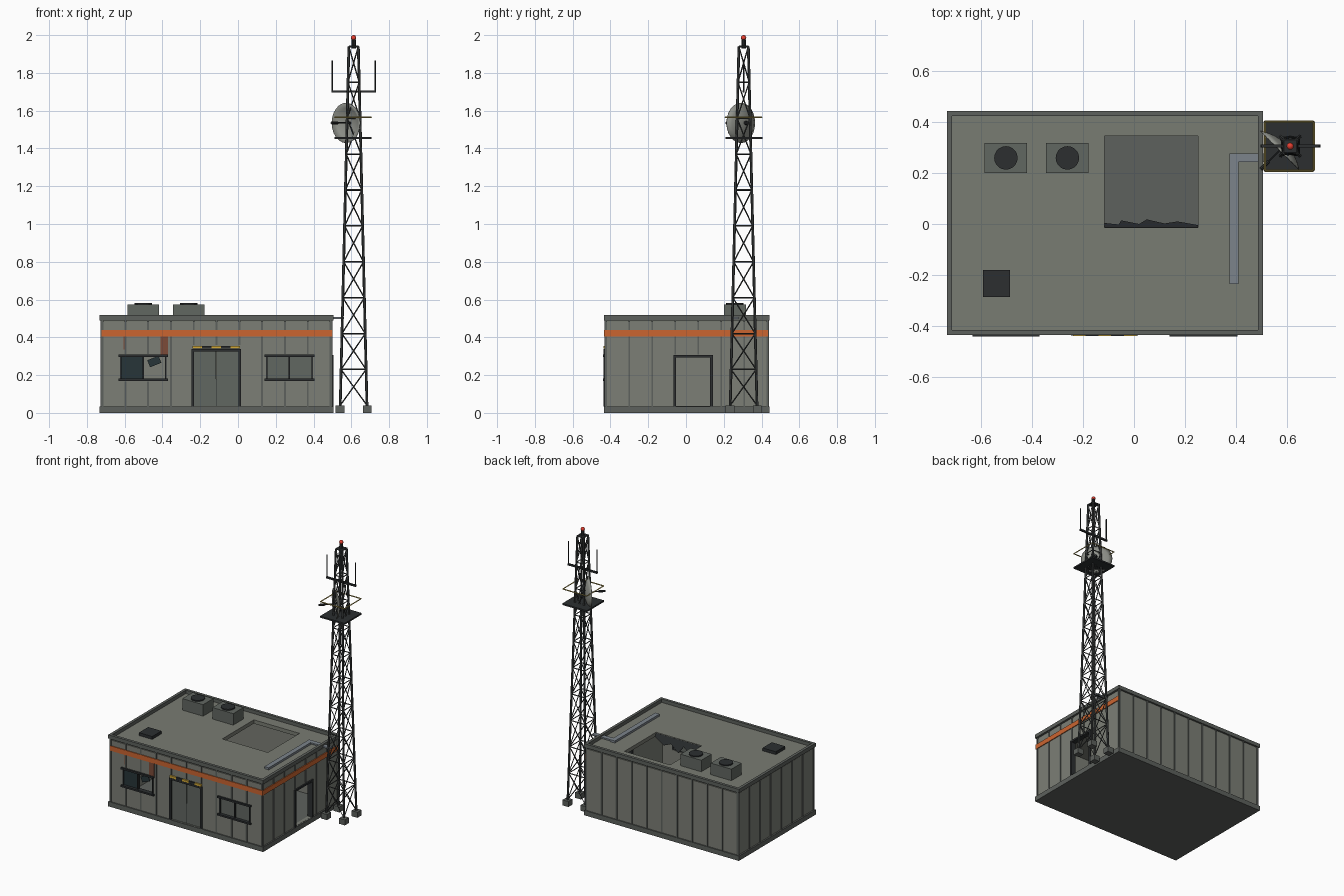
import bpy, bmesh, math
from mathutils import Vector

if "Cube" in bpy.data.objects:
    bpy.data.objects.remove(bpy.data.objects["Cube"])

MATS = {}
COLORS = {
    "wall": (0.20, 0.21, 0.18), "roof": (0.19, 0.20, 0.17), "trim": (0.11, 0.12, 0.11),
    "mid": (0.12, 0.135, 0.12), "dark": (0.025, 0.028, 0.03), "steel": (0.05, 0.055, 0.055),
    "glass": (0.02, 0.035, 0.04), "orange": (0.60, 0.13, 0.03), "rust": (0.20, 0.07, 0.04),
    "yellow": (0.65, 0.40, 0.04), "dish": (0.28, 0.29, 0.26), "red": (0.80, 0.05, 0.03),
    "tray": (0.20, 0.23, 0.26), "rail": (0.40, 0.31, 0.08),
}


def paint(ob, key):
    if key not in MATS:
        MATS[key] = bpy.data.materials.new(key)
        MATS[key].diffuse_color = (*COLORS[key], 1)
    ob.data.materials.append(MATS[key])
    return ob


def from_bm(name, bm, key):
    bmesh.ops.recalc_face_normals(bm, faces=bm.faces)
    me = bpy.data.meshes.new(name)
    bm.to_mesh(me)
    bm.free()
    ob = bpy.data.objects.new(name, me)
    bpy.context.collection.objects.link(ob)
    return paint(ob, key)


def add_box(bm, x0, x1, y0, y1, z0, z1):
    vs = bmesh.ops.create_cube(bm, size=1)["verts"]
    for v in vs:
        v.co = Vector(((x0 + x1) / 2 + v.co.x * (x1 - x0),
                       (y0 + y1) / 2 + v.co.y * (y1 - y0),
                       (z0 + z1) / 2 + v.co.z * (z1 - z0)))


def boxes(name, key, *dims):
    bm = bmesh.new()
    for d in dims:
        add_box(bm, *d)
    return from_bm(name, bm, key)


def add_rod(bm, a, b, r, n=4):
    a, b = Vector(a), Vector(b)
    d = b - a
    vs = bmesh.ops.create_cone(bm, cap_ends=True, segments=n, radius1=r, radius2=r, depth=d.length)["verts"]
    q = d.to_track_quat('Z', 'Y')
    for v in vs:
        v.co = q @ v.co + (a + b) / 2


def cut(ob, *dims):
    for d in dims:
        cutter = boxes("cutter", "wall", d)
        cutter.hide_render = True
        m = ob.modifiers.new("cut", 'BOOLEAN')
        m.operation, m.solver, m.object = 'DIFFERENCE', 'EXACT', cutter
        bpy.context.view_layer.objects.active = ob
        bpy.ops.object.modifier_apply(modifier=m.name)
        bpy.data.objects.remove(cutter)


# Building shell
X0, X1, Y0, Y1 = -0.722, 0.495, -0.427, 0.435
boxes("plinth", "trim", (-0.733, 0.505, -0.435, 0.443, 0, 0.035))
walls = boxes("walls", "wall", (X0, X1, Y0, Y1, 0.03, 0.48))
cut(walls, (X0 + .025, X1 - .025, Y0 + .025, Y1 - .025, 0, 0.6),
    (-0.62, -0.38, -0.5, -0.38, 0.18, 0.30), (0.15, 0.395, -0.5, -0.38, 0.18, 0.30),
    (-0.235, 0.005, -0.5, -0.38, 0.036, 0.33), (0.44, 0.55, -0.055, 0.13, 0.036, 0.295))
roof = boxes("roof_deck", "roof", (X0 + .005, X1 - .005, Y0 + .005, Y1 - .005, 0.465, 0.492))
cut(roof, (-0.115, 0.25, -0.016, 0.345, 0.4, 0.6))
parapet = boxes("parapet", "trim", (-0.733, 0.505, -0.435, 0.443, 0.49, 0.517))
cut(parapet, (-0.713, 0.485, -0.415, 0.423, 0.4, 0.6))

# Torn roof sheet hanging at the front edge of the hole
bm = bmesh.new()
edge = [(-.115, .045), (-.06, .03), (-.05, .07), (.02, .035), (.05, .08), (.12, .04), (.17, .06), (.25, .025)]
top = [bm.verts.new((x, -0.014, 0.488)) for x, _ in edge]
low = [bm.verts.new((x, -0.014 + h * 0.4, 0.488 - h)) for x, h in edge]
for i in range(len(edge) - 1):
    bm.faces.new((top[i], top[i + 1], low[i + 1], low[i]))
sheet = from_bm("torn_roof_sheet", bm, "dark")
sheet.modifiers.new("thick", 'SOLIDIFY').thickness = 0.005

# Wall ribs, broken where an opening sits
bm = bmesh.new()
W, P = 0.005, 0.005
openings = {"front": [(-.64, -.365, .165, .312), (.135, .41, .165, .312), (-.25, .02, 0, .36)],
            "right": [(-.07, .145, 0, .31)], "back": [], "left": []}


def spans(side, c):
    for a, b, z0, z1 in openings[side]:
        if a < c < b:
            return [s for s in ((0.035, z0), (z1, 0.49)) if s[1] > s[0]]
    return [(0.035, 0.49)]


for k in range(11):
    x = X0 + W + (X1 - X0 - 2 * W) * k / 10
    for side, y in (("front", Y0), ("back", Y1)):
        for z0, z1 in spans(side, x):
            add_box(bm, x - W, x + W, y - P, y + P, z0, z1)
for k in range(8):
    y = Y0 + W + (Y1 - Y0 - 2 * W) * k / 7
    for side, x in (("left", X0), ("right", X1)):
        for z0, z1 in spans(side, y):
            add_box(bm, x - P, x + P, y - W, y + W, z0, z1)
from_bm("wall_ribs", bm, "trim")

# Orange stripe and rust stains
boxes("orange_stripe", "orange", (X0, X1 + .006, Y0 - .006, Y0 + .002, .405, .44),
      (X1 - .002, X1 + .006, Y0, Y1, .405, .44))
boxes("rust_stains", "rust", (-.41, -.37, Y0 - .002, Y0, .30, .405), (-.607, -.592, Y0 - .002, Y0, .335, .405))

# Front door, side door frame, hazard bar
boxes("front_door", "mid", (-.235, -.116, -.42, -.408, .036, .33), (-.114, .005, -.42, -.408, .036, .33))
boxes("front_door_seam", "dark", (-.117, -.113, -.422, -.41, .036, .18))
boxes("front_door_frame", "dark", (-.246, -.232, -.436, -.40, .035, .338),
      (.002, .016, -.436, -.40, .035, .338), (-.246, .016, -.436, -.40, .325, .338))
boxes("side_door_frame", "dark", (.468, .505, -.067, -.053, .035, .306),
      (.468, .505, .128, .142, .035, .306), (.468, .505, -.067, .142, .293, .306))
for i in range(5):
    x = -0.24 + i * 0.05
    boxes("hazard_bar", "yellow" if i % 2 == 0 else "dark", (x, x + .05, -.438, Y0, .34, .355))

# Windows with sills and mullions
for name, a, b in (("left_window", -.632, -.37), ("right_window", .14, .405)):
    m = (a + b) / 2
    boxes(name + "_frame", "dark", (a, b, -.44, -.405, .17, .182), (a, b, -.44, -.405, .297, .309),
          (m - .004, m + .004, -.43, -.41, .18, .30), (a + .008, a + .016, -.43, -.405, .18, .30),
          (b - .016, b - .008, -.43, -.405, .18, .30))
boxes("left_window_glass", "glass", (-.62, -.50, -.42, -.415, .18, .30))
boxes("right_window_panel", "mid", (.15, .395, -.417, -.41, .18, .30))
shard = boxes("broken_pane", "glass", (-.032, .032, -.003, .003, -.02, .02))
shard.location = (-.443, -.425, .272)
shard.rotation_euler = (0, math.radians(-22), 0)

# Rooftop units, hatch and cable tray
for x in (-.502, -.261):
    boxes("cooling_unit", "mid", (x - .083, x + .083, .20, .317, .49, .575))
    bm = bmesh.new()
    add_rod(bm, (x, .259, .57), (x, .259, .583), .046, 20)
    from_bm("cooling_fan", bm, "dark")
boxes("roof_hatch", "dark", (-.592, -.486, -.286, -.18, .49, .513))
boxes("cable_tray", "tray", (.375, .41, -.235, .277, .49, .507), (.375, .56, .243, .277, .497, .507))

# Lattice tower
CX, CY, ZB, ZT = 0.612, 0.305, 0.03, 1.94
CORN = [(-1, -1), (1, -1), (1, 1), (-1, 1)]


def corner(i, z):
    h = 0.071 - 0.046 * (z - ZB) / (ZT - ZB)
    sx, sy = CORN[i % 4]
    return (CX + sx * h, CY + sy * h, z)


bm = bmesh.new()
levels = [0.04 + 0.19 * k for k in range(11)]
for i in range(4):
    add_rod(bm, corner(i, ZB), corner(i, ZT), .0075, 6)
    for k, z in enumerate(levels):
        if k:
            add_rod(bm, corner(i, z), corner(i + 1, z), .004)
        if k < 10:
            add_rod(bm, corner(i, z), corner(i + 1, levels[k + 1]), .0035)
            add_rod(bm, corner(i + 1, z), corner(i, levels[k + 1]), .0035)
from_bm("lattice_tower", bm, "steel")
feet = [corner(i, 0) for i in range(4)]
boxes("tower_feet", "trim", *[(x - .023, x + .023, y - .023, y + .023, 0, .04) for x, y, _ in feet])

# Platform and railing
boxes("platform", "dark", (.51, .706, .208, .404, 1.45, 1.461))
bm = bmesh.new()
ring = [(CX - .004 + sx * .096, CY + sy * .096, 1.565) for sx, sy in CORN]
for i in range(4):
    add_rod(bm, ring[i], ring[(i + 1) % 4], .0045)
from_bm("platform_railing", bm, "rail")

# Dish facing front left, with feed and mount
axis = Vector((-1, -1, 0)).normalized()
rim = Vector((.57, .288, 1.535))
bm = bmesh.new()
prof = [bm.verts.new((.105 * t, 0, .032 * (t * t - 1))) for t in (0, .25, .5, .75, 1)]
edges = [bm.edges.new(p) for p in zip(prof, prof[1:])]
bmesh.ops.spin(bm, geom=prof + edges, axis=(0, 0, 1), cent=(0, 0, 0), angle=math.tau, steps=24)
bmesh.ops.remove_doubles(bm, verts=bm.verts, dist=1e-4)
q = axis.to_track_quat('Z', 'Y')
for v in bm.verts:
    v.co = q @ v.co + rim
dish = from_bm("dish", bm, "dish")
dish.modifiers.new("thick", 'SOLIDIFY').thickness = 0.004
bpy.context.view_layer.objects.active = dish
dish.select_set(True)
bpy.ops.object.shade_smooth_by_angle()
bm = bmesh.new()
add_rod(bm, rim - axis * .03, rim + axis * .09, .004, 6)
add_rod(bm, rim + axis * .06, rim + axis * .105, .008, 8)
add_rod(bm, rim - axis * .03, (CX, CY + .02, 1.535), .010, 6)
from_bm("dish_feed", bm, "dark")

# Antenna crossbar, whips and beacon
boxes("antenna_crossbar", "dark", (.495, .73, CY - .006, CY + .006, 1.695, 1.707))
bm = bmesh.new()
for x in (.499, .726):
    add_rod(bm, (x, CY, 1.70), (x, CY, 1.866), .004, 6)
add_rod(bm, (CX, CY, 1.93), (CX, CY, 1.978), .012, 10)
add_box(bm, CX - .027, CX + .027, CY - .027, CY + .027, 1.935, 1.943)
from_bm("whip_antennas", bm, "dark")
bm = bmesh.new()
bmesh.ops.create_uvsphere(bm, u_segments=12, v_segments=8, radius=.014)
beacon = from_bm("beacon", bm, "red")
beacon.location = (CX, CY, 1.986)

for m in bpy.data.materials:
    if m.users and not m.is_grease_pencil:
        m.use_nodes = True
        m.node_tree.nodes["Principled BSDF"].inputs["Base Color"].default_value = m.diffuse_color
